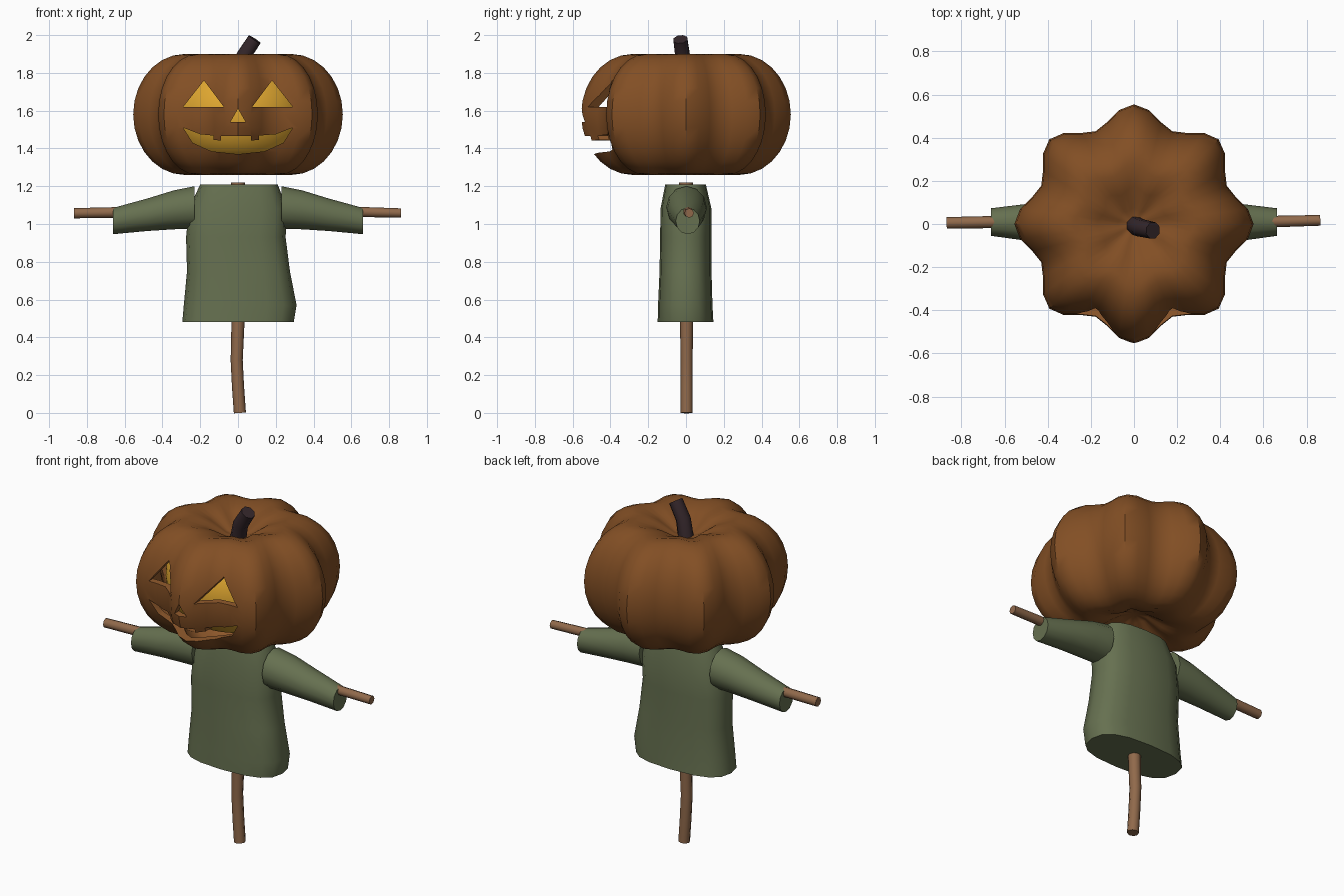
import bpy, bmesh, math
from math import sin, cos, pi, radians

cube = bpy.data.objects.get("Cube")
if cube:
    bpy.data.objects.remove(cube, do_unlink=True)


def material(name, rgb):
    m = bpy.data.materials.new(name)
    m.use_nodes = True
    m.diffuse_color = (*rgb, 1)
    m.node_tree.nodes["Principled BSDF"].inputs["Base Color"].default_value = (*rgb, 1)
    return m


RIND = material("pumpkin_rind", (0.225, 0.078, 0.018))
FLESH = material("pumpkin_flesh", (0.29, 0.105, 0.026))
GLOW = material("warm_glow", (0.75, 0.39, 0.03))
CLOTH = material("green_cloth", (0.132, 0.162, 0.08))
WOOD = material("wood", (0.28, 0.142, 0.07))
STALK = material("dark_stalk", (0.035, 0.02, 0.024))


def finish(obj, angle=40):
    obj.data.shade_smooth()
    obj.data.set_sharp_from_angle(angle=radians(angle))
    return obj


def add(name, bm, *mats):
    bmesh.ops.recalc_face_normals(bm, faces=bm.faces)
    me = bpy.data.meshes.new(name)
    bm.to_mesh(me)
    bm.free()
    for m in mats:
        me.materials.append(m)
    obj = bpy.data.objects.new(name, me)
    bpy.context.collection.objects.link(obj)
    return obj


def bake(obj):
    """Replace an object's mesh by its evaluated one."""
    deps = bpy.context.evaluated_depsgraph_get()
    deps.update()
    me = bpy.data.meshes.new_from_object(obj.evaluated_get(deps))
    name = obj.name
    bpy.data.objects.remove(obj, do_unlink=True)
    new = bpy.data.objects.new(name, me)
    bpy.context.collection.objects.link(new)
    return new


def skin(bm, rings):
    """Bridge successive closed rings of vertices."""
    n = len(rings[0])
    for a, b in zip(rings, rings[1:]):
        for i in range(n):
            j = (i + 1) % n
            bm.faces.new((a[i], a[j], b[j], b[i]))


def loft(name, sections, place, mat, sides=16, power=1.0):
    """Capped skin; each section is (position, min u, max u, min v, max v)."""
    def sq(c):
        return math.copysign(abs(c) ** power, c)
    bm = bmesh.new()
    rings = []
    for pos, u0, u1, v0, v1 in sections:
        ring = []
        for i in range(sides):
            t = 2 * pi * i / sides
            u = (u0 + u1) / 2 + (u1 - u0) / 2 * sq(cos(t))
            v = (v0 + v1) / 2 + (v1 - v0) / 2 * sq(sin(t))
            ring.append(bm.verts.new(place(pos, u, v)))
        rings.append(ring)
    skin(bm, rings)
    bm.faces.new(rings[0])
    bm.faces.new(rings[-1])
    return finish(add(name, bm, mat))


def tube(name, points, radius, mat):
    """Eight-sided stick through points (x, y, z, thickness)."""
    cu = bpy.data.curves.new(name, "CURVE")
    cu.dimensions = "3D"
    cu.bevel_depth = radius
    cu.bevel_resolution = 2
    cu.use_fill_caps = True
    sp = cu.splines.new("POLY")
    sp.points.add(len(points) - 1)
    for p, (x, y, z, r) in zip(sp.points, points):
        p.co = (x, y, z, 1)
        p.radius = r
    cu.materials.append(mat)
    obj = bpy.data.objects.new(name, cu)
    bpy.context.collection.objects.link(obj)
    return finish(bake(obj), 50)


def gourd(name, scale, ribs, mats, segments=48, steps=14):
    """Squashed globe with dimpled poles and eight soft ribs."""
    mid = 1.58
    half = [(0.07, 0.235), (0.16, 0.29)]
    prof = [(r, -h) for r, h in half]
    for k in range(steps + 1):
        t = -pi / 2 + pi * k / steps
        prof.append((0.26 + 0.25 * cos(t), 0.32 * sin(t)))
    prof += [(r, h) for r, h in reversed(half)]
    bm = bmesh.new()
    rings = []
    for r, h in prof:
        ring = []
        for i in range(segments):
            a = 2 * pi * i / segments
            rr = scale * r * (1 + ribs * cos(8 * a))
            ring.append(bm.verts.new((rr * cos(a), rr * sin(a), mid + scale * h)))
        rings.append(ring)
    skin(bm, rings)
    for ring, h in ((rings[0], -0.22), (rings[-1], 0.22)):
        pole = bm.verts.new((0, 0, mid + scale * h))
        for i in range(segments):
            bm.faces.new((ring[i], ring[(i + 1) % segments], pole))
    return add(name, bm, *mats)


# Hollow ribbed head
head = gourd("pumpkin_head", 1.0, 0.088, (RIND, FLESH))
shell = head.modifiers.new("shell", "SOLIDIFY")
shell.thickness = 0.04
shell.offset = -1
shell.material_offset = 1

# Carved face: eyes, nose and toothed mouth
eye = [(0.075, 1.62), (0.29, 1.62), (0.18, 1.76)]
mouth = [(-0.29, 1.51), (-0.2, 1.475), (-0.13, 1.468), (-0.13, 1.445), (-0.09, 1.442),
         (-0.09, 1.465), (0.07, 1.465), (0.07, 1.442), (0.11, 1.445), (0.11, 1.468),
         (0.2, 1.475), (0.29, 1.51), (0.24, 1.43), (0.14, 1.385), (0, 1.37),
         (-0.14, 1.385), (-0.24, 1.43)]
shapes = {
    "left_eye_cut": eye,
    "right_eye_cut": [(-x, z) for x, z in eye],
    "nose_cut": [(-0.04, 1.54), (0.04, 1.54), (0, 1.61)],
    "mouth_cut": mouth,
}
cutters = []
for name, outline in shapes.items():
    bm = bmesh.new()
    ends = [[bm.verts.new((x, y, z)) for x, z in outline] for y in (-0.7, -0.2)]
    skin(bm, ends)
    for end in ends:
        bm.faces.new(end)
    for f in bm.faces:
        f.material_index = 1
    cutter = add(name, bm, RIND, FLESH)
    cutter.hide_render = True
    cutters.append(cutter)
    cut = head.modifiers.new(name, "BOOLEAN")
    cut.operation = "DIFFERENCE"
    cut.solver = "EXACT"
    cut.object = cutter
finish(bake(head), 40)
for cutter in cutters:
    bpy.data.objects.remove(cutter, do_unlink=True)

# Glowing core behind the face
finish(gourd("glowing_core", 0.76, 0.0, (GLOW,)))

# Stalk, post and crossbar
tube("stalk", [(0.0, -0.005, 1.77, 1.05), (0.03, -0.018, 1.89, 1), (0.088, -0.03, 1.978, 0.95)],
     0.042, STALK)
tube("post", [(0.01, 0.003, 0, 1), (0.0, 0.003, 0.14, 1), (-0.007, 0.003, 0.28, 1),
              (0, 0.003, 0.48, 1.08), (0, 0, 1.22, 1.15)], 0.032, WOOD)
tube("crossbar", [(-0.868, 0.005, 1.057, 1), (-0.6, 0.01, 1.062, 1.05),
                  (0.6, 0.01, 1.065, 1), (0.863, 0.017, 1.058, 0.92)], 0.027, WOOD)

# Loose shirt body
loft("shirt_body", [
    (1.21, -0.2, 0.21, -0.11, 0.105),
    (1.08, -0.26, 0.26, -0.135, 0.135),
    (0.93, -0.275, 0.252, -0.137, 0.135),
    (0.75, -0.27, 0.275, -0.14, 0.135),
    (0.57, -0.287, 0.31, -0.148, 0.14),
    (0.48, -0.295, 0.295, -0.15, 0.145),
], lambda z, x, y: (x, y, z), CLOTH, power=0.75)

# Sleeves
for side, sign in (("left", 1), ("right", -1)):
    loft(side + "_sleeve", [
        (0.23, -0.105, 0.11, 0.975, 1.2),
        (0.34, -0.1, 0.108, 0.972, 1.178),
        (0.48, -0.08, 0.095, 0.963, 1.135),
        (0.662, -0.055, 0.073, 0.946, 1.085),
    ], lambda x, y, z, s=sign: (s * x, y, z), CLOTH, sides=12)
